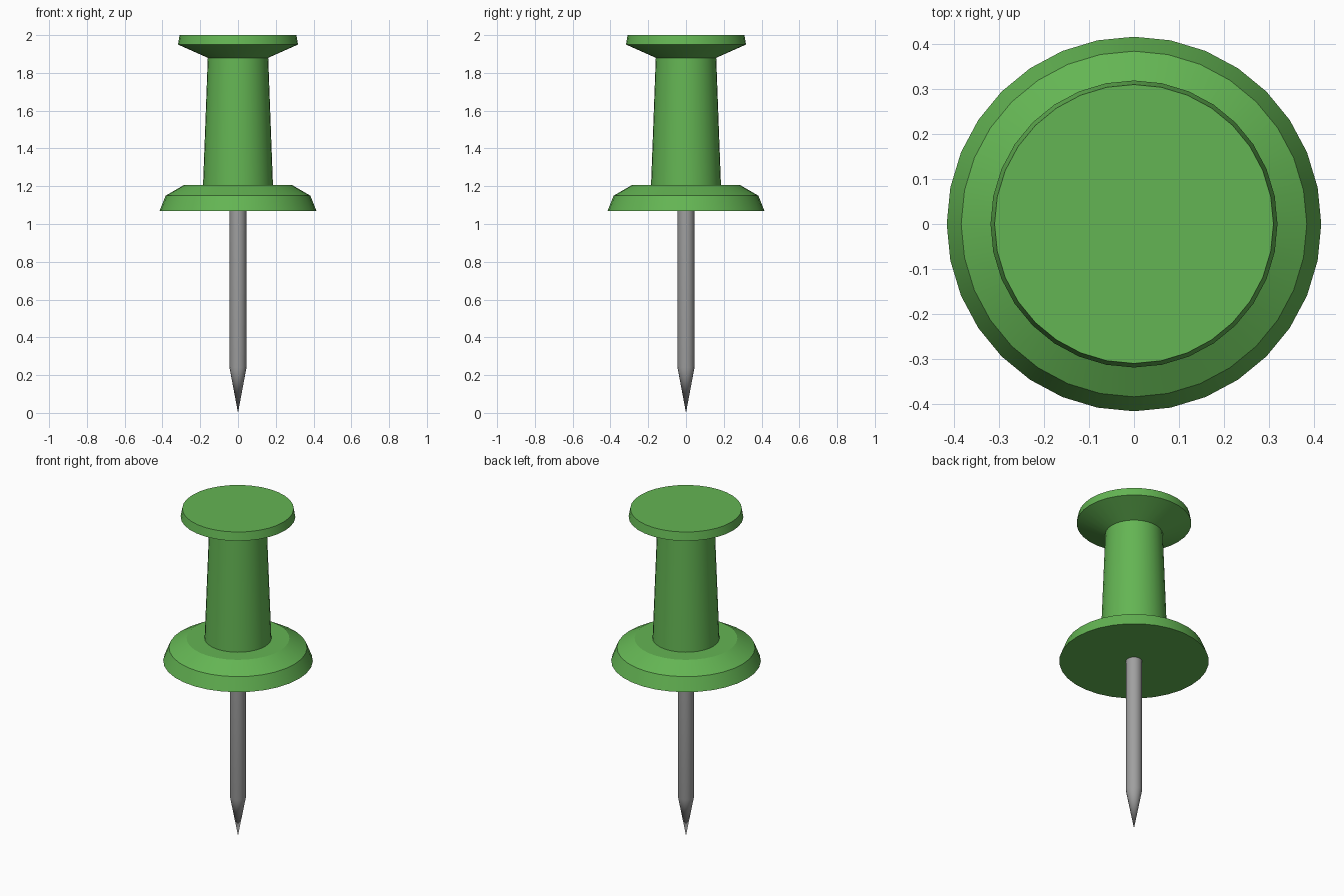
import bpy
import bmesh
from math import cos, sin, tau, radians

default = bpy.data.objects.get("Cube")
if default:
    bpy.data.objects.remove(default, do_unlink=True)


def make_material(name, rgb):
    mat = bpy.data.materials.new(name)
    mat.use_nodes = True
    color = (*rgb, 1.0)
    mat.diffuse_color = color
    mat.node_tree.nodes["Principled BSDF"].inputs["Base Color"].default_value = color
    return mat


def lathe(name, profile, sides, mat):
    """Revolve (radius, height) points around z; a zero radius makes a tip."""
    bm = bmesh.new()
    rings = []
    for r, z in profile:
        if r == 0:
            rings.append([bm.verts.new((0, 0, z))] * sides)
        else:
            rings.append([bm.verts.new((r * cos(tau * i / sides), r * sin(tau * i / sides), z))
                          for i in range(sides)])
    for low, high in zip(rings, rings[1:]):
        for i in range(sides):
            j = (i + 1) % sides
            corners = dict.fromkeys((low[i], low[j], high[j], high[i]))
            bm.faces.new(list(corners))
    # Flat end caps
    for ring, (r, z) in zip((rings[0], rings[-1]), (profile[0], profile[-1])):
        if r > 0:
            bm.faces.new(ring)
    bmesh.ops.recalc_face_normals(bm, faces=bm.faces)
    mesh = bpy.data.meshes.new(name)
    bm.to_mesh(mesh)
    bm.free()
    mesh.materials.append(mat)
    obj = bpy.data.objects.new(name, mesh)
    bpy.context.collection.objects.link(obj)
    bpy.ops.object.select_all(action="DESELECT")
    obj.select_set(True)
    bpy.context.view_layer.objects.active = obj
    bpy.ops.object.shade_smooth_by_angle(angle=radians(25))
    return obj


green = make_material("green plastic", (0.127, 0.462, 0.087))
steel = make_material("grey steel", (0.35, 0.35, 0.35))

# Handle: collar, tapered grip and flared head in one turned piece
lathe("handle", [(0.415, 1.07), (0.383, 1.15), (0.285, 1.207), (0.185, 1.207),
                 (0.16, 1.88), (0.318, 1.95), (0.309, 2.0)], 32, green)

# Needle: straight shaft with a long conical point
lathe("needle", [(0, 0), (0.045, 0.24), (0.045, 1.07)], 16, steel)
